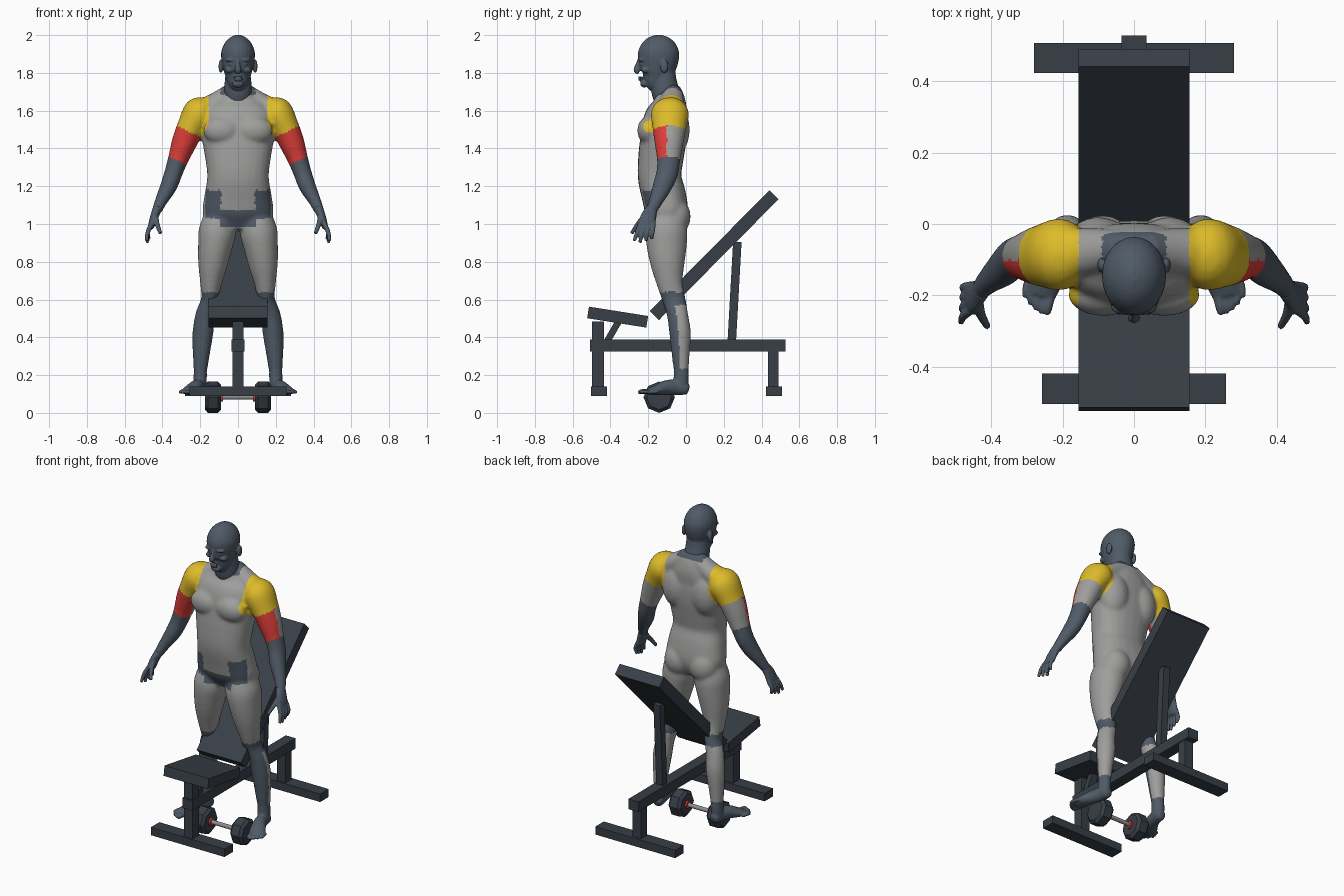
import bpy, bmesh, math
from mathutils import Vector, Matrix

cube = bpy.data.objects.get("Cube")
if cube:
    bpy.data.objects.remove(cube, do_unlink=True)


def material(name, *rgb):
    lin = [((v / 255 + 0.055) / 1.055) ** 2.4 for v in rgb] + [1]
    m = bpy.data.materials.new(name)
    m.use_nodes = True
    m.diffuse_color = lin
    m.node_tree.nodes["Principled BSDF"].inputs["Base Color"].default_value = lin
    return m


GREY = material("light grey", 158, 158, 157)
SLATE = material("slate", 80, 91, 103)
YELLOW = material("yellow", 222, 188, 42)
RED = material("red", 222, 62, 58)
DARK = material("dark steel", 56, 63, 71)
STEEL = material("bar steel", 140, 143, 146)


def finish(name, bm, *mats):
    bmesh.ops.recalc_face_normals(bm, faces=bm.faces)
    mesh = bpy.data.meshes.new(name)
    bm.to_mesh(mesh)
    bm.free()
    for m in mats:
        mesh.materials.append(m)
    ob = bpy.data.objects.new(name, mesh)
    bpy.context.collection.objects.link(ob)
    return ob


def tube(bm, rings, side=1, ref=(0, 1, 0), power=1.0, n=24, steps=4):
    """Loft through rings (x, y, z, half width, half depth) along a smooth path."""
    p = [Vector((r[0] * side, *r[1:])) for r in rings]
    p = [p[0]] + p + [p[-1]]
    path = []
    for a, b, c, d in zip(p, p[1:], p[2:], p[3:]):
        for k in range(steps):
            t = k / steps
            path.append(0.5 * (2 * b + (c - a) * t + (2 * a - 5 * b + 4 * c - d) * t * t
                               + (3 * b - a - 3 * c + d) * t ** 3))
    path.append(p[-1])
    loops = []
    for i, r in enumerate(path):
        tan = path[min(i + 1, len(path) - 1)] - path[max(i - 1, 0)]
        tan = Vector(tan[:3]).normalized()
        u = Vector(ref).cross(tan).normalized()
        v = tan.cross(u)
        loop = []
        for k in range(n):
            c, s = math.cos(math.tau * k / n), math.sin(math.tau * k / n)
            c, s = (math.copysign(abs(w) ** power, w) for w in (c, s))
            loop.append(bm.verts.new(Vector(r[:3]) + u * c * r[3] + v * s * r[4]))
        loops.append(loop)
    for a, b in zip(loops, loops[1:]):
        for k in range(n):
            bm.faces.new((a[k], a[k - 1], b[k - 1], b[k]))
    bm.faces.new(loops[0])
    bm.faces.new(loops[-1])


def blob(bm, centre, size):
    m = Matrix.Translation(centre) @ Matrix.Diagonal((*size, 1))
    bmesh.ops.create_icosphere(bm, subdivisions=3, radius=1, matrix=m)


def fuse(ob, voxel, smooth):
    """Merge overlapping volumes into one soft skin."""
    bpy.context.view_layer.objects.active = ob
    mod = ob.modifiers.new("fuse", 'REMESH')
    mod.mode, mod.voxel_size, mod.use_smooth_shade = 'VOXEL', voxel, True
    soft = ob.modifiers.new("soften", 'SMOOTH')
    soft.factor, soft.iterations = 0.5, smooth
    for name in ("fuse", "soften"):
        bpy.ops.object.modifier_apply(modifier=name)


# Body: torso, arms and legs fused together
bm = bmesh.new()
tube(bm, [(0, -.1, .97, .12, .07), (0, -.1, 1.05, .185, .11), (0, -.117, 1.15, .178, .117),
          (0, -.14, 1.25, .163, .115), (0, -.133, 1.35, .174, .12), (0, -.12, 1.45, .19, .122),
          (0, -.11, 1.55, .19, .115), (0, -.09, 1.62, .16, .095), (0, -.09, 1.67, .11, .08),
          (0, -.105, 1.71, .07, .07)], power=.85)
for s in (1, -1):
    blob(bm, (s * .085, -.198, 1.495), (.1, .06, .075))     # chest
    blob(bm, (s * .1, -.065, 1.5), (.095, .085, .14))       # shoulder blade
    blob(bm, (s * .088, -.06, 1.04), (.088, .085, .1))      # buttock
    tube(bm, [(.03, -.07, 1.7, .05, .05), (.12, -.075, 1.64, .055, .065),
              (.2, -.085, 1.6, .06, .07)], s)               # trapezius
    tube(bm, [(.15, -.085, 1.625, .05, .065), (.2, -.085, 1.59, .088, .1),
              (.25, -.088, 1.51, .074, .09), (.285, -.09, 1.43, .067, .077),
              (.318, -.092, 1.34, .054, .062), (.342, -.1, 1.27, .048, .058),
              (.367, -.125, 1.2, .045, .052), (.408, -.16, 1.12, .033, .037),
              (.432, -.187, 1.065, .026, .03)], s)          # arm
    tube(bm, [(.1, -.1, 1.07, .07, .085), (.108, -.103, .97, .099, .11),
              (.121, -.102, .88, .091, .106), (.134, -.097, .78, .077, .089),
              (.144, -.085, .68, .056, .068), (.148, -.063, .6, .047, .061),
              (.173, -.045, .52, .052, .056), (.186, -.031, .42, .055, .057),
              (.195, -.028, .3, .044, .047), (.2, -.025, .2, .034, .038),
              (.2, -.028, .13, .034, .038)], s)             # leg
body = finish("body", bm, GREY, SLATE, YELLOW, RED)
fuse(body, .01, 7)


def body_colour(c, n):
    x, y, z = abs(c.x), c.y, c.z
    along = (x - .2) * .434 + (1.6 - z) * .9
    across = (x - .2) * .9 - (1.6 - z) * .434
    if x > .155 and z > 1 and across > -.068:               # arm bands
        if along < .125:
            return 2
        if along > .29:
            return 1
        return 3 if y < -.1 else 0
    if z > 1.68 + .2 * (y + .15) and x < .09:               # neck
        return 1
    if y < -.155 and .985 < z < 1.18:                       # hip front
        return int((x > .09 and z > 1.03) or (x <= .1 and z < 1.075))
    if z < .23 or .57 < z < .64:                            # ankle and knee
        return 1
    return int(z < .6 and n.y < -.15)                       # shin


for f in body.data.polygons:
    f.material_index = body_colour(f.center, f.normal)

# Head with neck and face
bm = bmesh.new()
tube(bm, [(0, -.09, 1.62, .07, .06), (0, -.107, 1.69, .073, .073),
          (0, -.118, 1.76, .07, .068), (0, -.12, 1.84, .06, .06)])
tube(bm, [(0, -.205, 1.725, .025, .02), (0, -.185, 1.742, .048, .052),
          (0, -.16, 1.78, .066, .084), (0, -.151, 1.83, .08, .099),
          (0, -.146, 1.88, .089, .109), (0, -.145, 1.92, .087, .106),
          (0, -.145, 1.96, .069, .086), (0, -.145, 1.987, .042, .054),
          (0, -.145, 2.001, .012, .016)])
tube(bm, [(0, -.245, 1.875, .01, .01), (0, -.255, 1.84, .011, .014),
          (0, -.263, 1.813, .018, .015), (0, -.25, 1.8, .014, .01)], n=12)
blob(bm, (0, -.222, 1.742), (.032, .02, .02))               # chin
for z in (1.764, 1.776):
    blob(bm, (0, -.243, z), (.027, .012, .006))             # lips
for s in (1, -1):
    blob(bm, (s * .036, -.232, 1.868), (.03, .02, .01))     # brow
    blob(bm, (s * .036, -.229, 1.845), (.015, .014, .008))  # eye
    blob(bm, (s * .045, -.212, 1.815), (.026, .024, .018))  # cheek
    blob(bm, (s * .091, -.115, 1.835), (.012, .022, .036))  # ear
fuse(finish("head", bm, SLATE), .005, 3)

for s, word in ((1, "left"), (-1, "right")):
    # Hand with four fingers and a thumb
    bm = bmesh.new()
    tube(bm, [(.425, -.18, 1.085, .025, .029), (.445, -.2, 1.035, .021, .042),
              (.459, -.208, .99, .017, .047), (.463, -.21, .975, .011, .042)], s)
    for i in range(4):
        y, tip = -.242 + .023 * i, -.275 + .031 * i
        tube(bm, [(.458, y, 1, .013, .013), (.478, (y + tip) / 2, .955, .012, .012),
                  (.485 - .005 * i, tip, .9 + .01 * abs(i - 1), .009, .009)], s, n=12)
    tube(bm, [(.438, -.205, 1.05, .016, .018), (.43, -.25, 1.005, .014, .014),
              (.41, -.288, .95, .01, .01)], s, n=12)
    fuse(finish(word + "_hand", bm, SLATE), .005, 3)

    # Foot with five toes
    bm = bmesh.new()
    tube(bm, [(.2, -.027, .24, .034, .038), (.2, -.025, .19, .035, .04),
              (.203, -.03, .13, .034, .04)], s)
    tube(bm, [(.198, .016, .125, .015, .015), (.199, .002, .128, .03, .032),
              (.206, -.05, .136, .034, .041), (.225, -.11, .133, .04, .038),
              (.248, -.16, .12, .047, .026), (.262, -.2, .112, .042, .016)],
         s, ref=(0, 0, 1))
    for i in range(5):
        x, y, r = .242 + .0155 * i, -.253 + .003 * i * i, .014 if i == 0 else .01
        tube(bm, [(x - .01, y + .06, .112, r, r), (x, y + .02, .112, r, r),
                  (x + .002, y, .107, r * .7, r * .7)], s, ref=(0, 0, 1), n=12)
    fuse(finish(word + "_foot", bm, SLATE), .005, 3)


# Bench
def box(name, centre, size, tilt=0):
    bm = bmesh.new()
    m = (Matrix.Translation(centre) @ Matrix.Rotation(math.radians(tilt), 4, 'X')
         @ Matrix.Diagonal((*size, 1)))
    bmesh.ops.create_cube(bm, size=1, matrix=m)
    return finish(name, bm, DARK)


box("main_beam", (0, .01, .356), (.07, 1.035, .064))
box("front_post", (0, -.465, .3), (.06, .063, .37))
box("rear_post", (0, .462, .235), (.06, .058, .2))
box("front_floor_bar", (0, -.461, .115), (.516, .085, .05))
box("rear_floor_bar", (0, .465, .115), (.56, .085, .05))
box("seat", (0, -.362, .507), (.31, .317, .062), -9)
box("backrest", (0, .149, .835), (.31, .9, .068), 45.3)
box("backrest_strut", (0, .257, .64), (.045, .045, .53), -3.2)
box("seat_brace", (0, -.385, .435), (.045, .035, .14), -30)


# Dumbbell
def rod(name, x, length, radius, sides, mat, turn=0, chamfer=0):
    bm = bmesh.new()
    m = (Matrix.Translation((x, -.142, .083)) @ Matrix.Rotation(math.pi / 2, 4, 'Y')
         @ Matrix.Rotation(turn, 4, 'Z'))
    bmesh.ops.create_cone(bm, cap_ends=True, segments=sides, radius1=radius,
                          radius2=radius, depth=length, matrix=m)
    if chamfer:
        rims = [e for f in bm.faces if len(f.verts) == sides for e in f.edges]
        bmesh.ops.bevel(bm, geom=rims, offset=chamfer, segments=1, affect='EDGES')
    return finish(name, bm, mat)


rod("dumbbell_bar", 0, .2, .013, 16, STEEL)
for s, word in ((1, "left"), (-1, "right")):
    rod(word + "_weight", s * .133, .085, .083, 8, DARK, 0, .016)
    rod(word + "_collar", s * .087, .014, .024, 16, RED)
